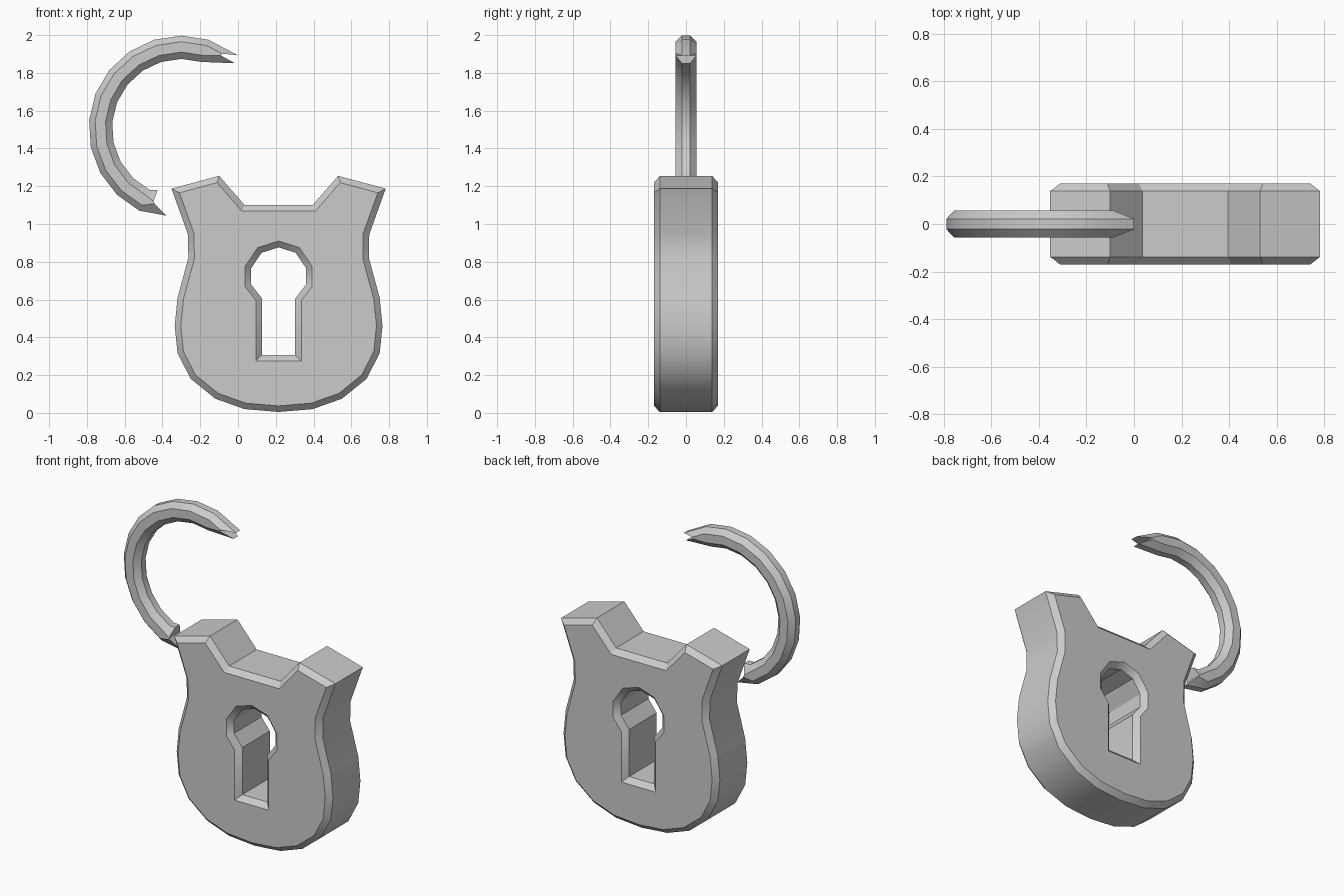
import bpy, bmesh, math
from mathutils import Vector

old = bpy.data.objects.get("Cube")
if old:
    bpy.data.objects.remove(old)

grey = bpy.data.materials.new("plain grey")
grey.use_nodes = True
GREY = (0.6, 0.6, 0.6, 1)
grey.diffuse_color = GREY
grey.node_tree.nodes["Principled BSDF"].inputs["Base Color"].default_value = GREY


def finish(bm, name, angle):
    bmesh.ops.recalc_face_normals(bm, faces=bm.faces)
    mesh = bpy.data.meshes.new(name)
    bm.to_mesh(mesh)
    bm.free()
    mesh.materials.append(grey)
    obj = bpy.data.objects.new(name, mesh)
    bpy.context.collection.objects.link(obj)
    bpy.ops.object.select_all(action='DESELECT')
    obj.select_set(True)
    bpy.context.view_layer.objects.active = obj
    bpy.ops.object.shade_smooth_by_angle(angle=math.radians(angle))


def mirrored(half):
    """Close a half outline that runs from the bottom up the +x side."""
    return half + [(-x, z) for x, z in reversed(half) if x > 0]


def inset(loop, d):
    """Mitred offset towards the inside of a counter-clockwise loop."""
    pts = [Vector(p) for p in loop]
    out = []
    for i, p in enumerate(pts):
        a = (p - pts[i - 1]).normalized()
        b = (pts[(i + 1) % len(pts)] - p).normalized()
        na, nb = Vector((-a.y, a.x)), Vector((-b.y, b.x))
        out.append(p + (na + nb) * d / (1 + na.dot(nb)))
    return out


def bridge(bm, a, b):
    for i in range(len(a)):
        j = (i + 1) % len(a)
        bm.faces.new((a[i], a[j], b[j], b[i]))


# Lock body: chamfered shield outline with a chamfered keyhole through it
CX, FACE, WALL, CHAMFER = 0.215, 0.17, 0.138, 0.032
shield = mirrored([(0, 0.005), (0.18, 0.02), (0.335, 0.075), (0.465, 0.18),
                   (0.535, 0.315), (0.55, 0.46), (0.535, 0.61), (0.478, 0.82),
                   (0.48, 0.945), (0.567, 1.187), (0.315, 1.255), (0.18, 1.10)])
keyhole = mirrored([(0.12, 0.275), (0.12, 0.595), (0.178, 0.67), (0.178, 0.775),
                    (0.11, 0.875), (0, 0.91)])
bm = bmesh.new()


def ring(loop, y):
    return [bm.verts.new((CX + x, y, z)) for x, z in loop]


shield_in, keyhole_in = inset(shield, CHAMFER), inset(keyhole, CHAMFER)
for wall, face in ((shield, shield_in), (keyhole_in, keyhole)):
    rings = [ring(face, -FACE), ring(wall, -WALL), ring(wall, WALL), ring(face, FACE)]
    for a, b in zip(rings, rings[1:]):
        bridge(bm, a, b)
for side in (-1, 1):
    rim = [e for e in bm.edges if e.is_boundary
           and all(v.co.y * side > WALL + 0.01 for v in e.verts)]
    bmesh.ops.triangle_fill(bm, edges=rim, use_beauty=True, normal=(0, side, 0))
bmesh.ops.dissolve_limit(bm, angle_limit=0.01, verts=bm.verts, edges=bm.edges)
finish(bm, "lock_body", 30)

# Shackle: octagonal bar swept round an arc, with notched ends
bm = bmesh.new()
CENTRE, RADII = Vector((-0.30, 1.507)), (0.49, 0.458, 0.403, 0.367)
NARROW, WIDE = 0.022, 0.056


def bar_ring(points):
    """Eight vertices from the outer, two middle and inner points."""
    ys = (NARROW, WIDE, WIDE, NARROW)
    near = [bm.verts.new((p[0], -y, p[1])) for p, y in zip(points, ys)]
    far = [bm.verts.new((p[0], y, p[1])) for p, y in zip(points, ys)]
    return near + far[::-1]


sections = [[(0, 1.893), (-0.085, 1.902), (-0.09, 1.892), (-0.016, 1.851)]]
for k in range(11):
    t = math.radians(73 + 17 * k)
    ray = Vector((math.cos(t), math.sin(t)))
    sections.append([CENTRE + ray * r for r in RADII])
sections.append([(-0.378, 1.044), (-0.442, 1.108), (-0.447, 1.12), (-0.426, 1.179)])
rings = [bar_ring(s) for s in sections]
for a, b in zip(rings, rings[1:]):
    bridge(bm, a, b)
# Each end is closed by strips joining the near and far sides
for r in (rings[0], rings[-1]):
    for i in range(3):
        bm.faces.new((r[i], r[i + 1], r[6 - i], r[7 - i]))
finish(bm, "shackle", 30)
